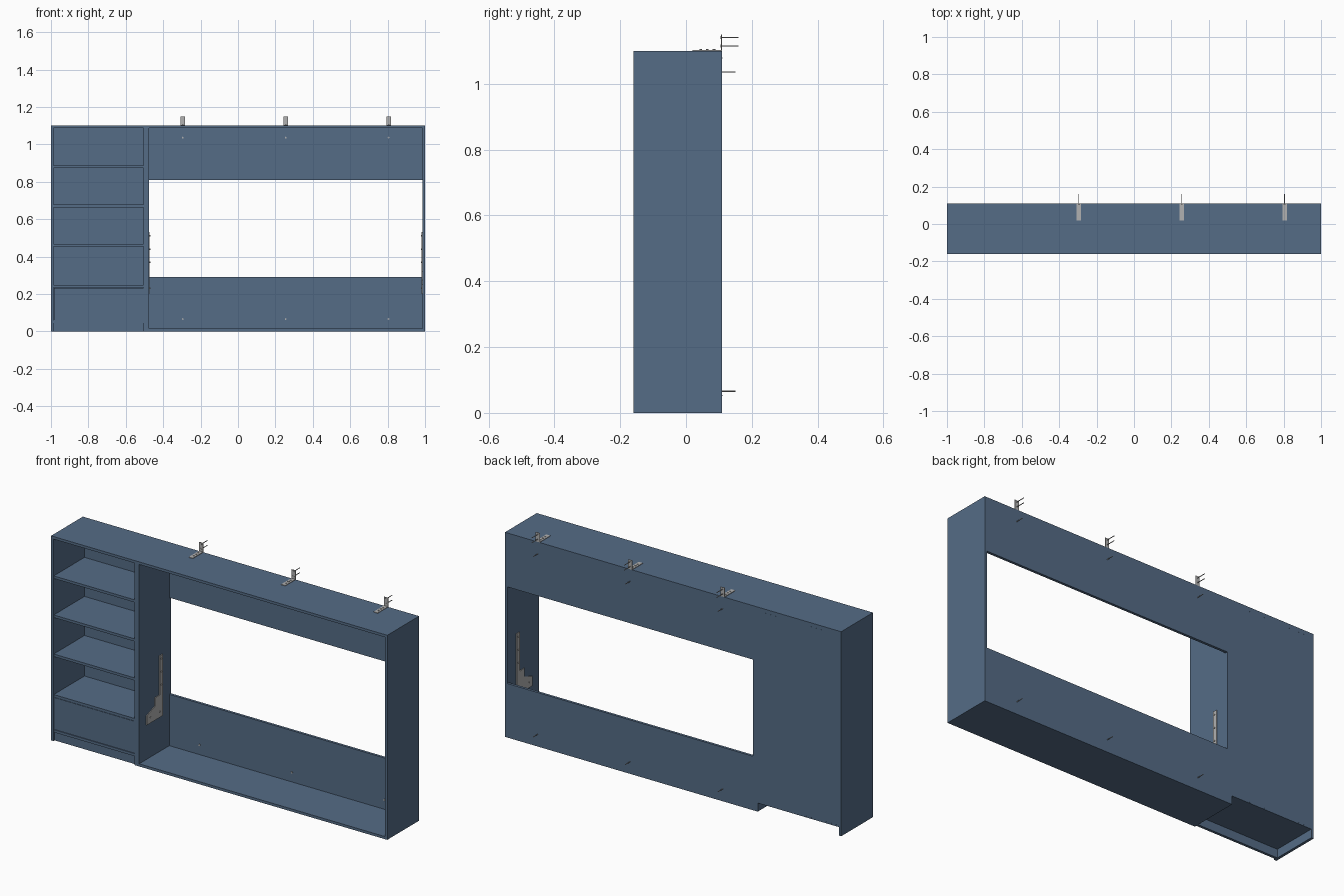
import bpy, bmesh, math
from mathutils import Matrix, Vector

cube = bpy.data.objects.get("Cube")
if cube:
    bpy.data.objects.remove(cube, do_unlink=True)


def material(name, rgb):
    m = bpy.data.materials.new(name)
    m.use_nodes = True
    m.diffuse_color = (*rgb, 1)
    m.node_tree.nodes["Principled BSDF"].inputs["Base Color"].default_value = (*rgb, 1)
    return m


BLUE = material("slate blue board", (0.09, 0.15, 0.24))
STEEL = material("grey steel", (0.44, 0.44, 0.44))

FRONT, BACK, TOP, T = -0.16, 0.11, 1.10, 0.014


def finish(bm, name, mat):
    bmesh.ops.recalc_face_normals(bm, faces=bm.faces)
    mesh = bpy.data.meshes.new(name)
    bm.to_mesh(mesh)
    bm.free()
    mesh.materials.append(mat)
    obj = bpy.data.objects.new(name, mesh)
    bpy.context.scene.collection.objects.link(obj)
    return obj


def add_box(bm, x, y, z):
    """Box from (min, max) ranges."""
    size = Vector((x[1] - x[0], y[1] - y[0], z[1] - z[0]))
    mid = Vector((sum(x), sum(y), sum(z))) / 2
    bmesh.ops.create_cube(bm, size=1, matrix=Matrix.Translation(mid) @ Matrix.Diagonal((*size, 1)))


def board(name, x, y, z, mat=BLUE):
    bm = bmesh.new()
    add_box(bm, x, y, z)
    return finish(bm, name, mat)


def add_rod(bm, start, end, radius, sides=8):
    a, b = Vector(start), Vector(end)
    turn = (b - a).to_track_quat('Z', 'Y').to_matrix().to_4x4()
    bmesh.ops.create_cone(bm, cap_ends=True, segments=sides, radius1=radius, radius2=radius,
                          depth=(b - a).length, matrix=Matrix.Translation((a + b) / 2) @ turn)


# Carcass: uprights, top and main floor
depth = (FRONT, BACK)
split = -0.49
under_top = TOP - T
uprights = {"shelf_outer_side": -1, "shelf_inner_side": split - T,
            "bay_inner_side": split, "bay_outer_side": 1 - T}
for name, x in uprights.items():
    board(name, (x, x + T), depth, (0, under_top))
board("top_board", (-1, 1), depth, (under_top, TOP))
bay = (split + T, 1 - T)
board("bay_floor", bay, depth, (0, T))

# Back rails above and below the open bay
board("lower_back_rail", bay, (BACK - T, BACK), (T, 0.29))
board("upper_back_rail", bay, (BACK - T, BACK), (0.81, under_top))

# Shelf column
col = (-1 + T, split - T)
board("shelf_back", col, (BACK - 0.006, BACK), (0.046, under_top))
for i, z in enumerate((0.053, 0.242, 0.46, 0.67, 0.88)):
    board(f"shelf_{i + 1}", col, (FRONT + 0.003, BACK - 0.006), (z - T / 2, z + T / 2))
board("lower_front_panel", (col[0] + 0.002, col[1] - 0.002),
      (FRONT + 0.004, FRONT + 0.004 + T), (0.062, 0.233))
board("toe_kick", col, (FRONT + 0.01, FRONT + 0.01 + T), (0, 0.046))

# Nail heads along the shelf back
bm = bmesh.new()
for z in (0.053, under_top - 0.008):
    for i in range(16):
        x = col[0] + 0.015 + i * 0.03
        add_rod(bm, (x, BACK - 0.002, z), (x, BACK + 0.0008, z), 0.0018)
finish(bm, "back_nails", BLUE)

# Wall brackets with screws, and rail screws below them
for i, x in enumerate((-0.295, 0.255, 0.805)):
    w = (x - 0.012, x + 0.012)
    bm = bmesh.new()
    add_box(bm, w, (0.02, BACK), (TOP, TOP + 0.003))
    add_box(bm, w, (BACK - 0.003, BACK), (TOP + 0.003, 1.15))
    for y in (0.045, 0.065, 0.085):
        add_rod(bm, (x, y, TOP), (x, y, TOP + 0.006), 0.004)
    finish(bm, f"wall_bracket_{i + 1}", STEEL)
    bm = bmesh.new()
    for z, y0, y1 in ((1.115, BACK, 0.16), (1.141, BACK, 0.16),
                      (1.036, BACK - T, 0.15), (0.066, BACK - T, 0.15)):
        add_rod(bm, (x, y0 - 0.005, z), (x, y1, z), 0.002)
        add_rod(bm, (x, y0 - 0.005, z), (x, y0 - 0.001, z), 0.005)
    finish(bm, f"wall_screws_{i + 1}", STEEL)

# Stepped hinge plates on both inner sides of the bay
profile = [(-0.10, 0.20), (0.035, 0.20), (0.035, 0.53), (0.01, 0.53),
           (0.01, 0.32), (-0.03, 0.32), (-0.03, 0.275), (-0.10, 0.25)]
for side, x, inward in (("right", bay[0], 1), ("left", bay[1], -1)):
    bm = bmesh.new()
    face = bm.faces.new([bm.verts.new((x, y, z)) for y, z in profile])
    out = bmesh.ops.extrude_face_region(bm, geom=[face])
    moved = [v for v in out["geom"] if isinstance(v, bmesh.types.BMVert)]
    bmesh.ops.translate(bm, verts=moved, vec=(inward * 0.004, 0, 0))
    for y, z in ((0.022, 0.51), (0.022, 0.44), (0.022, 0.37), (0.01, 0.23), (-0.07, 0.23)):
        add_rod(bm, (x, y, z), (x + inward * 0.007, y, z), 0.004)
    finish(bm, f"{side}_hinge_plate", STEEL)
